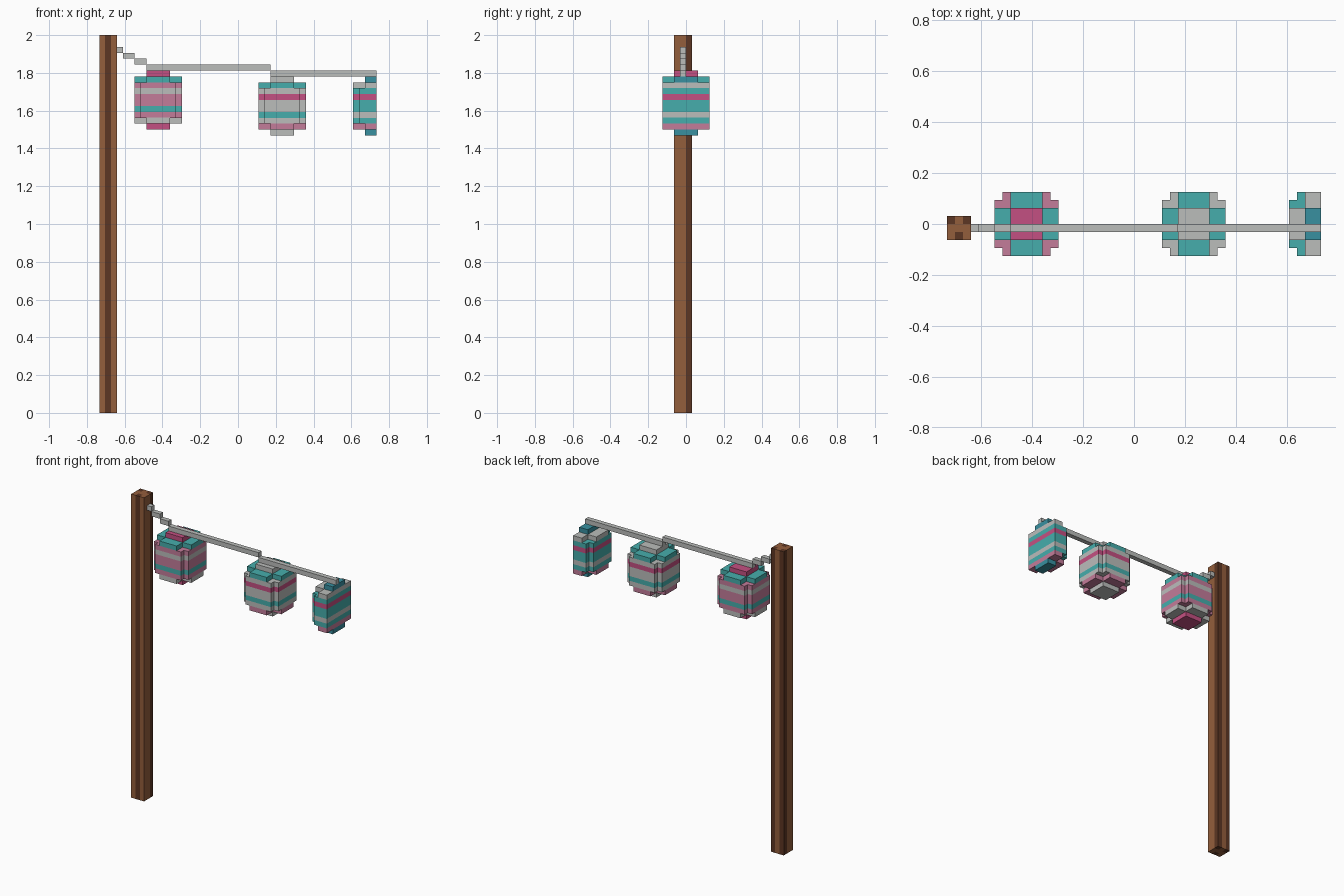
import bpy
import bmesh
from mathutils import Vector

cube = bpy.data.objects.get("Cube")
if cube:
    bpy.data.objects.remove(cube, do_unlink=True)

UNIT = 1 / 32                               # block size
ORIGIN = Vector((-23.5, 0, 0))              # block grid corner
LAST_X = 46                                 # last column of the model


def make_material(name, *rgb):
    """Flat material from display values 0-255."""
    color = [((c / 255 + 0.055) / 1.055) ** 2.4 for c in rgb] + [1]
    mat = bpy.data.materials.new(name)
    mat.use_nodes = True
    mat.diffuse_color = color
    mat.node_tree.nodes["Principled BSDF"].inputs["Base Color"].default_value = color
    return mat


BROWN = make_material("wood brown", 148, 94, 60)
DARK = make_material("wood dark", 92, 54, 35)
GRAY = make_material("pale gray", 187, 189, 187)
TEAL = make_material("teal", 70, 174, 172)
PINK = make_material("dusty pink", 196, 124, 154)
MAGENTA = make_material("magenta", 196, 80, 130)
BLUE = make_material("deep blue", 56, 144, 160)

AXES = [Vector(d) for d in ((1, 0, 0), (0, 1, 0), (0, 0, 1))]


def build_blocks(name, cells):
    """Mesh the outer skin of a {(x, y, z): material} set of blocks."""
    bm = bmesh.new()
    mats = list(dict.fromkeys(cells.values()))
    for cell, mat in cells.items():
        center = Vector(cell) + Vector((0.5, 0.5, 0.5)) + ORIGIN
        for k in range(3):
            for sign in (1, -1):
                n = AXES[k] * sign
                if tuple(int(c) for c in Vector(cell) + n) in cells:
                    continue
                u, v = AXES[(k + 1) % 3], AXES[(k + 2) % 3] * sign
                corners = [center + (n + u * a + v * b) / 2
                           for a, b in ((-1, -1), (1, -1), (1, 1), (-1, 1))]
                face = bm.faces.new([bm.verts.new(p * UNIT) for p in corners])
                face.material_index = mats.index(mat)
    bmesh.ops.remove_doubles(bm, verts=bm.verts, dist=UNIT / 100)
    # merge flat areas of one colour
    bmesh.ops.dissolve_limit(bm, angle_limit=0.01, verts=bm.verts,
                             edges=bm.edges, delimit={'MATERIAL'})
    mesh = bpy.data.meshes.new(name)
    bm.to_mesh(mesh)
    bm.free()
    for mat in mats:
        mesh.materials.append(mat)
    obj = bpy.data.objects.new(name, mesh)
    bpy.context.collection.objects.link(obj)
    return obj


# Wooden post with dark grain strips
dark_strips = {(0, 0), (2, 0), (1, -2)}
build_blocks("post", {(x, y, z): DARK if (x, y) in dark_strips else BROWN
                      for x in range(3) for y in range(-2, 1) for z in range(64)})

# Sagging cord: runs of blocks stepping down from the post
cord_starts = [3, 4, 6, 8, 29, LAST_X + 1]
build_blocks("cord", {(x, -1, 61 - step): GRAY
                      for step in range(5)
                      for x in range(cord_starts[step], cord_starts[step + 1])})


def in_layer(a, b, layer):
    """Outline of one lantern layer; a, b are distances in from the sides."""
    if layer in (0, 9):                     # small square caps
        return a >= 2 and b >= 2
    if layer in (1, 8):                     # cross-shaped shoulders
        return a >= 2 or b >= 2
    return a + b >= 1                       # body without its corners


def lantern(name, x0, top, bands):
    cells = {}
    for layer, mat in enumerate(bands):
        for i in range(8):
            for j in range(8):
                if x0 + i <= LAST_X and in_layer(min(i, 7 - i), min(j, 7 - j), layer):
                    cells[x0 + i, j - 4, top - layer] = mat
    build_blocks(name, cells)


# Striped lanterns, bands listed from top to bottom
lantern("pink_lantern", 6, 57,
        [MAGENTA, TEAL, PINK, GRAY, PINK, PINK, TEAL, PINK, GRAY, MAGENTA])
lantern("gray_lantern", 27, 56,
        [GRAY, TEAL, GRAY, MAGENTA, GRAY, GRAY, TEAL, GRAY, PINK, GRAY])
lantern("teal_half_lantern", 43, 56,
        [BLUE, GRAY, TEAL, MAGENTA, TEAL, TEAL, GRAY, TEAL, PINK, BLUE])
